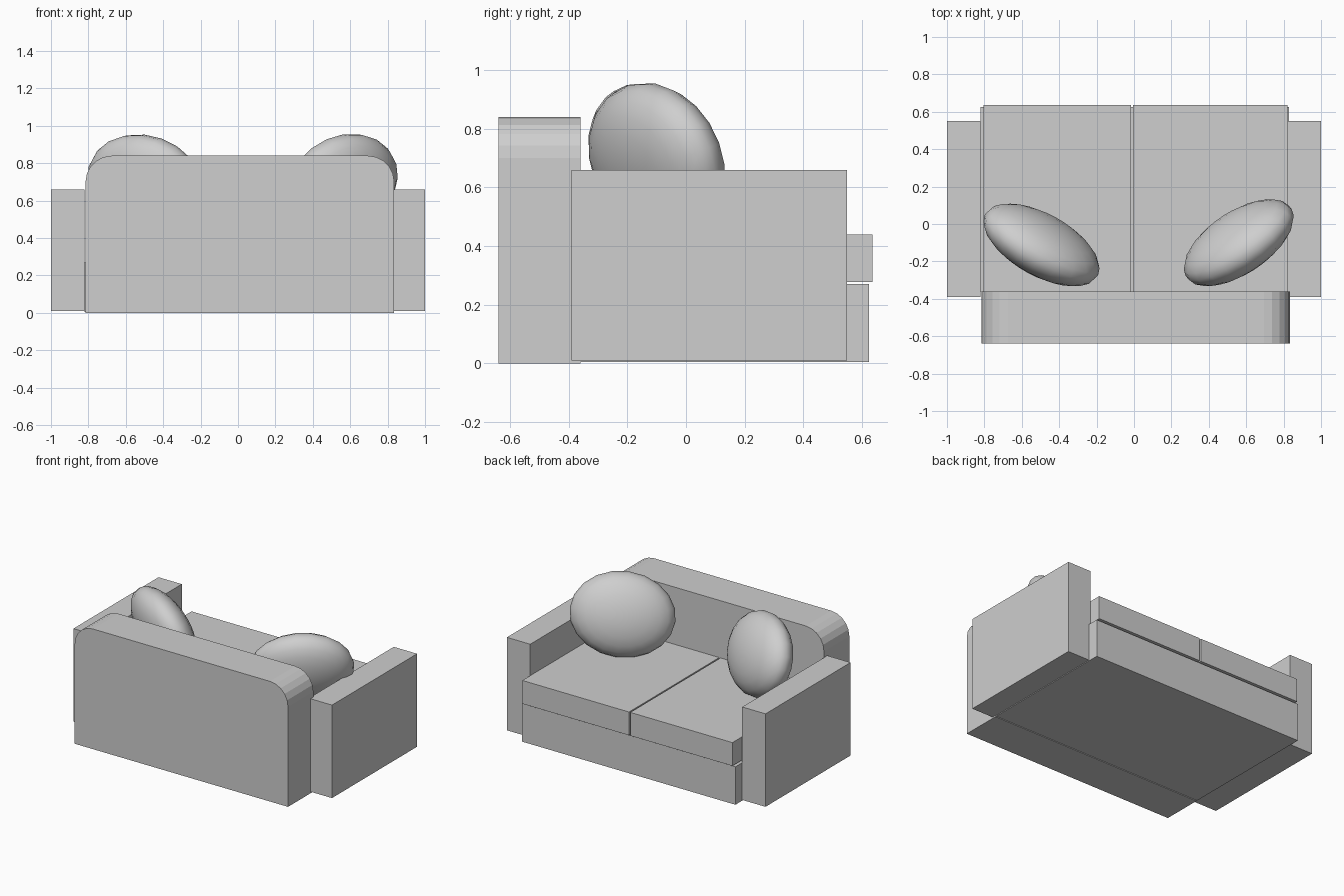
import bpy
import bmesh
from math import radians
from mathutils import Matrix, Vector

cube = bpy.data.objects.get("Cube")
if cube:
    bpy.data.objects.remove(cube, do_unlink=True)

# One plain upholstery colour
fabric = bpy.data.materials.new("light grey fabric")
fabric.use_nodes = True
grey = (0.62, 0.62, 0.62, 1.0)
fabric.diffuse_color = grey
fabric.node_tree.nodes["Principled BSDF"].inputs["Base Color"].default_value = grey


def add_object(name, bm, smooth=False):
    mesh = bpy.data.meshes.new(name)
    bmesh.ops.recalc_face_normals(bm, faces=bm.faces)
    for face in bm.faces:
        face.smooth = smooth
    bm.to_mesh(mesh)
    bm.free()
    mesh.materials.append(fabric)
    obj = bpy.data.objects.new(name, mesh)
    bpy.context.collection.objects.link(obj)
    return obj


def block(name, low, high, corner=0):
    """Box between two corners; corner rounds its upper left and right edges."""
    low, high = Vector(low), Vector(high)
    bm = bmesh.new()
    bmesh.ops.create_cube(bm, size=1)
    bmesh.ops.scale(bm, vec=high - low, verts=bm.verts)
    bmesh.ops.translate(bm, vec=(low + high) / 2, verts=bm.verts)
    if corner:
        top = [e for e in bm.edges
               if all(abs(v.co.z - high.z) < 1e-4 for v in e.verts)
               and abs(e.verts[0].co.x - e.verts[1].co.x) < 1e-4]
        bmesh.ops.bevel(bm, geom=top, offset=corner, segments=5,
                        profile=0.5, affect='EDGES')
    return add_object(name, bm)


def pillow(name, centre, size, turn, lean, roll):
    """Flattened ball: long axis x, thin axis y, turned to face the seat."""
    bm = bmesh.new()
    bmesh.ops.create_uvsphere(bm, u_segments=20, v_segments=12, radius=1)
    place = (Matrix.Translation(centre)
             @ Matrix.Rotation(radians(turn), 4, 'Z')
             @ Matrix.Rotation(radians(lean), 4, 'X')
             @ Matrix.Rotation(radians(roll), 4, 'Y')
             @ Matrix.Diagonal((*size, 1))
             @ Matrix.Rotation(radians(90), 4, 'X'))
    bmesh.ops.transform(bm, matrix=place, verts=bm.verts)
    return add_object(name, bm, smooth=True)


# Frame
block("seat_base", (-0.82, -0.36, 0.005), (0.83, 0.625, 0.27))
block("backrest", (-0.815, -0.64, 0), (0.835, -0.36, 0.84), corner=0.14)
for side, x in (("right", -1.0), ("left", 0.82)):
    block(side + "_arm", (x, -0.39, 0.01), (x + 0.18, 0.55, 0.66))

# Seat cushions, with a narrow gap between them
block("right_seat_cushion", (-0.805, -0.36, 0.277), (-0.015, 0.637, 0.44))
block("left_seat_cushion", (-0.005, -0.36, 0.277), (0.82, 0.637, 0.44))

# Loose pillows leaning back in the corners
pillow("right_pillow", (-0.495, -0.112, 0.69), (0.345, 0.148, 0.275), -30, 19, 5)
pillow("left_pillow", (0.56, -0.1, 0.69), (0.338, 0.148, 0.277), 35, 19, -8)
